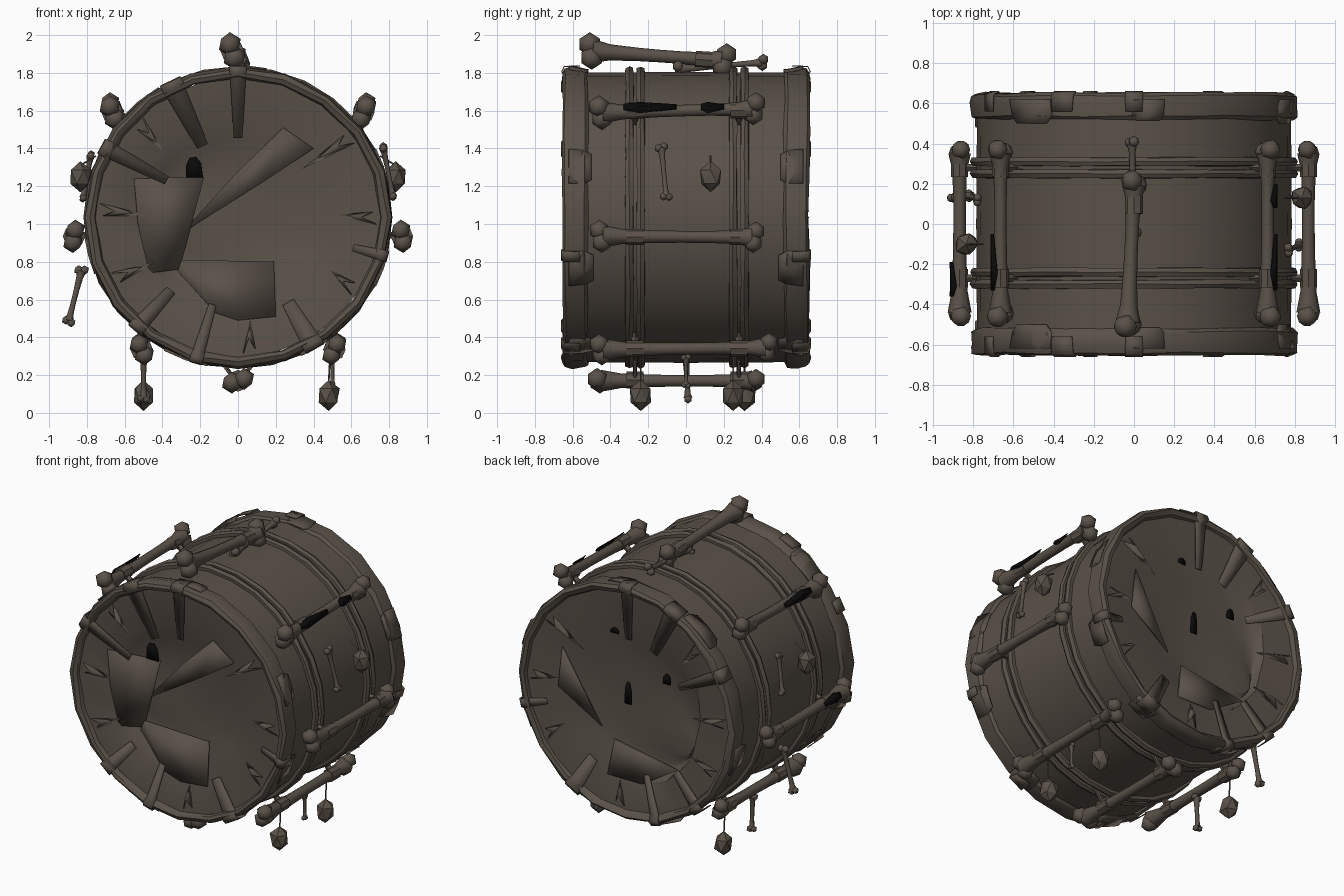
import bpy, bmesh, math, random
from mathutils import Vector, Matrix

if "Cube" in bpy.data.objects:
    bpy.data.objects.remove(bpy.data.objects["Cube"])

random.seed(4)
CZ = 1.035                       # height of the drum axis


def material(name, col):
    m = bpy.data.materials.new(name)
    m.diffuse_color = (*col, 1)
    m.use_nodes = True
    m.node_tree.nodes["Principled BSDF"].inputs["Base Color"].default_value = m.diffuse_color
    return m


brown = material("dark brown hide and bone", (0.102, 0.083, 0.066))
black = material("black stain", (0.003, 0.003, 0.003))


def finish(name, bm, angle=32, mat=brown):
    bmesh.ops.recalc_face_normals(bm, faces=bm.faces)
    me = bpy.data.meshes.new(name)
    bm.to_mesh(me)
    bm.free()
    ob = bpy.data.objects.new(name, me)
    bpy.context.collection.objects.link(ob)
    me.materials.append(mat)
    me.materials.append(black)
    bpy.ops.object.select_all(action='DESELECT')
    ob.select_set(True)
    bpy.context.view_layer.objects.active = ob
    bpy.ops.object.shade_smooth_by_angle(angle=math.radians(angle))
    return ob


def polar(r, a, y):
    return Vector((r * 1.02 * math.cos(a), y, CZ + r * math.sin(a)))


def lathe(name, profile, n=20, closed=False, jitter=0.0):
    bm = bmesh.new()
    rings = []
    for r, y in profile:
        rings.append([bm.verts.new(polar(r + random.uniform(-jitter, jitter), 2 * math.pi * i / n,
                                         y + random.uniform(-jitter, jitter))) for i in range(n)])
    pairs = list(zip(rings, rings[1:])) + ([(rings[-1], rings[0])] if closed else [])
    for a, b in pairs:
        for i in range(n):
            j = (i + 1) % n
            bm.faces.new((a[i], a[j], b[j], b[i]))
    return finish(name, bm)


def frame(p, q):
    d = (q - p).normalized()
    return d.to_track_quat('Z', 'Y').to_matrix().to_4x4()


def bone(name, p, q, r=0.032, knob=0.058, side=None, stain=None):
    # shaft with a waist, and two lobes on each end
    p, q = Vector(p), Vector(q)
    bm = bmesh.new()
    m = Matrix.Translation(p) @ frame(p, q)
    L = (q - p).length
    rings = []
    for t, s in ((0, 1.7), (.13, 1.15), (.36, .95), (.52, .9), (.7, .9), (.9, 1.05), (1, 1.6)):
        rings.append([bm.verts.new(m @ Vector((s * r * math.cos(k * math.pi / 4),
                                               s * r * math.sin(k * math.pi / 4), t * L))) for k in range(8)])
    for i, (a, b) in enumerate(zip(rings, rings[1:])):
        for k in range(8):
            f = bm.faces.new((a[k], a[(k + 1) % 8], b[(k + 1) % 8], b[k]))
            # stained stretch on the outward side of the shaft
            if stain and i in stain[1]:
                out = f.calc_center_median() - (p + q) / 2
                f.material_index = int(out.x * stain[0] > .012 and out.z > -.02)
    bm.faces.new(rings[0])
    bm.faces.new(rings[-1])
    d = (q - p).normalized()
    side = Vector(side or (0, 0, 1))
    side = (side - d * side.dot(d)).normalized()
    for end, sgn in ((p, -1), (q, 1)):
        for s in (-1, 1):
            c = end + side * s * knob * 0.58 + d * sgn * knob * (0.1 + 0.25 * (s > 0))
            bmesh.ops.create_icosphere(bm, subdivisions=1, radius=knob * (1 if sgn < 0 else .92),
                                       matrix=Matrix.Translation(c))
    return finish(name, bm, 60)


def rod(name, p, q, r=0.006, n=5):
    p, q = Vector(p), Vector(q)
    bm = bmesh.new()
    bmesh.ops.create_cone(bm, cap_ends=True, segments=n, radius1=r, radius2=r, depth=(q - p).length,
                          matrix=Matrix.Translation((p + q) / 2) @ frame(p, q))
    return finish(name, bm)


def stone(name, c, w=0.062, h=0.082):
    bm = bmesh.new()
    bmesh.ops.create_icosphere(bm, subdivisions=1, radius=1)
    for v in bm.verts:
        k = random.uniform(.88, 1.1)
        v.co = Vector(c) + Vector((v.co.x * w * k, v.co.y * w * k, v.co.z * h))
    return finish(name, bm, 25)


def sheet(name, pts, faces, thick=0.008, mat=brown):
    bm = bmesh.new()
    vs = [bm.verts.new(p) for p in pts]
    for f in faces:
        bm.faces.new([vs[i] for i in f])
    ob = finish(name, bm, 25, mat)
    s = ob.modifiers.new("thickness", 'SOLIDIFY')
    s.thickness = thick
    s.offset = 0
    return ob


# drum shell and rope hoops
lathe("drum_shell", [(.766, -.6), (.768, -.3), (.77, 0), (.768, .3), (.766, .6)], 28)
for y in (-.30, -.24, .25, .31):
    lathe("rope_hoop", [(.78 + .02 * math.cos(a), y + .024 * math.sin(a))
                        for a in [k * math.pi / 3 for k in range(6)]], 28, True, 0.003)

for s, end in ((-1, "front"), (1, "back")):
    # hide rim folded over the edge
    lathe(end + "_rim", [(.776, s * .52), (.793, s * .535), (.797, s * .60), (.79, s * .64), (.77, s * .652),
                         (.748, s * .645), (.735, s * .615)], 20, False, 0.007)
    # torn skin: flat border, then a shallow sag gathered to one side
    n = 24
    bm = bmesh.new()
    rad = [random.uniform(.50, .56) for _ in range(n)]
    tip = Vector((-.31, -.545, .95)) if s < 0 else Vector((-.44, .575, .79))
    rings = []
    for k in range(6):
        ring = []
        for i in range(n):
            a = 2 * math.pi * i / n
            if k == 0:
                co = polar(.74, a, s * .622)
            else:
                t = (k - 1) / 5
                co = polar(rad[i], a, s * .605).lerp(tip, t)
                co.y -= s * .04 * math.sin(math.pi * t)
            ring.append(bm.verts.new(co))
        rings.append(ring)
    for a, b in zip(rings, rings[1:]):
        for i in range(n):
            j = (i + 1) % n
            bm.faces.new((a[i], a[j], b[j], b[i]))
    v = bm.verts.new(tip)
    for i in range(n):
        bm.faces.new((rings[-1][i], rings[-1][(i + 1) % n], v))
    finish(end + "_torn_skin", bm, 35)
    # folded flaps and black stains, different on each end
    if s < 0:
        sheet("front_lower_flap", [(-.32, -.585, .75), (-.30, -.57, .81), (.19, -.58, .80),
                                   (.20, -.61, .51), (0, -.61, .49), (-.12, -.61, .53)], [(0, 1, 2, 3, 4, 5)])
        sheet("front_side_flap", [(-.55, -.61, 1.24), (-.18, -.57, 1.25), (-.31, -.56, .76),
                                  (-.47, -.60, .74), (-.53, -.61, 1.0)], [(0, 1, 4), (1, 2, 4), (2, 3, 4)])
        sheet("front_upper_flap", [(.24, -.61, 1.51), (.40, -.61, 1.40), (.13, -.60, 1.22),
                                   (-.30, -.56, .95), (0, -.58, 1.28)], [(0, 1, 2), (0, 2, 4), (4, 2, 3)])
        stains = [(-.23, 1.30, .045, .055)]
    else:
        sheet("back_side_flap", [(.50, .61, 1.27), (.53, .61, 1.0), (.22, .585, .80)], [(0, 1, 2)])
        sheet("back_lower_flap", [(-.10, .61, .50), (-.36, .60, .66), (.12, .59, .74), (.16, .61, .50)],
              [(0, 1, 2, 3)])
        stains = [(.02, 1.08, .025, .075), (-.27, 1.25, .028, .035), (.12, 1.48, .03, .02)]
    for x, z, w, h in stains:
        sheet(end + "_stain", [(x + w * c, s * (.585 if s < 0 else .592), z + h * d) for c, d in
                               ((-1, -1), (1, -1), (.8, .4), (.2, 1), (-.6, .9), (-1, .2))],
              [(0, 1, 2, 3, 4, 5)], .009, black)
    # straps lapped over the rim
    for deg, rin, w in ((90, .42, .045), (116, .42, .06), (152, .42, .045), (228, .52, .045),
                        (254, .48, .035), (300, .52, .055), (345, .62, .03)):
        a = math.radians(deg)
        pts = []
        for r, y, k in ((rin, .615, .6), (.735, .632, .9), (.772, .658, 1), (.80, .645, 1), (.803, .56, .9)):
            for e in (-1, 1):
                pts.append(polar(r, a + e * w * k / max(r, .5), s * y))
        sheet(end + "_strap", pts, [(2 * i, 2 * i + 1, 2 * i + 3, 2 * i + 2) for i in range(4)], .006)
    # ragged patches where the rim hide hangs further down the shell
    for deg, w, y1 in ((85, .10, .515), (130, .16, .50), (20, .12, .50), (195, .12, .48), (340, .12, .49),
                       (250, .15, .50), (300, .10, .49)):
        a = math.radians(deg)
        pts = [polar(.80 if y > .55 else .782, a + e * w * k, s * y)
               for y, k in ((.62, 1), (.54, 1), (y1, .75)) for e in (-1, 0, 1)]
        sheet(end + "_rim_patch", pts, [(i, i + 1, i + 4, i + 3) for i in (0, 1, 3, 4)], .008)
    # pinched shards in the border
    for deg, rin in ((177, .46), (207, .50), (275, .55), (328, .55), (0, .52), (36, .42), (136, .52)):
        a = math.radians(deg)
        sheet(end + "_shard", [polar(.72, a - .05, s * .62), polar(.70, a + .04, s * .62),
                               polar(.64, a, s * .65), polar(rin, a + .03, s * .605)],
              [(0, 2, 3), (2, 1, 3)], .005)

# tie bones along the drum
for sx, side in ((1, "right"), (-1, "left")):
    bone(side + "_upper_bone", (sx * .665, -.44, 1.59), (sx * .665, .35, 1.61), .034, .06, (sx * .5, 0, 1.2),
         (0, ()) and None)
    bone(side + "_middle_bone", (sx * .868, -.44, .935), (sx * .868, .35, .93), .035, .056, (-sx * .2, 0, 1))
    bone(side + "_lower_bone", (sx * .51, -.44, .335), (sx * .51, .42 if sx > 0 else .35, .345), .035, .055,
         (sx * .5, 0, 1))
    # black stains along the bones: ragged strips hugging the outer side
    strips = [(.665, 1.60, -.33, -.05)] + ([(.868, .932, -.36, -.19)] if sx < 0 else [(.665, 1.60, .08, .2)])
    for x, z, y0, y1 in strips:
        pts = []
        for y, k in ((y0, .5), (y0 * .7 + y1 * .3, 1), (y1, .4)):
            for deg in (-15, 25, 70):
                a = math.radians(25 + (deg - 25) * k)
                pts.append((sx * (x + .047 * math.cos(a)), y, z + .047 * math.sin(a)))
        sheet(side + "_bone_stain", pts, [(i, i + 1, i + 4, i + 3) for i in (0, 1, 3, 4)], .006, black)
    # bindings around each bone, and cords to the hoops
    for x, z in ((.665, 1.60), (.868, .932), (.51, .34)):
        for y in (-.27, .28):
            rod(side + "_binding", (sx * x, y - .045, z), (sx * x, y + .045, z), .042, 8)
            d = Vector((sx * x, 0, z - CZ)).normalized() * .77
            rod(side + "_cord", (sx * x, y, z), (d.x, y, CZ + d.z), .02)
bone("bottom_bone", (0, -.45, .17), (0, .35, .17), .034, .058, (1, 0, .3))
for y in (-.27, .28):
    rod("bottom_binding", (0, y - .045, .175), (0, y + .045, .175), .045, 8)
    for x in (-.09, .09):
        rod("bottom_cord", (x, y, .275), (0, y, .15), .012)
bone("top_bone", (-.03, -.49, 1.915), (0, .19, 1.865), .037, .064, (-.35, 0, 1))
bone("top_small_bone", (0, -.03, 1.82), (-.01, .40, 1.855), .016, .032, (.6, 0, 1))
rod("top_binding", (0, .05, 1.872), (0, .14, 1.866), .045, 8)

# stones and little bones on cords
for name, c, top in (("front_right_stone", (.48, -.24, .092), .33), ("back_right_stone", (.48, .25, .092), .33),
                     ("left_stone", (-.50, .31, .092), .33),
                     ("right_side_stone", (.835, .13, 1.25), 1.36), ("left_side_stone", (-.835, -.10, 1.25), 1.36)):
    stone(name, c)
    x = c[0] * (.90 if c[2] > 1 else 1.02)
    rod(name + "_cord", (c[0], c[1], c[2] + .06), (x, c[1], top), .005)
bone("right_hanging_bone", (.77, -.13, 1.40), (.82, -.105, 1.15), .014, .024, (0, 1, 0))
bone("left_hanging_bone", (-.83, .14, .75), (-.895, .13, .49), .016, .026, (1, 0, 0))
bone("left_side_small_bone", (-.78, .12, 1.36), (-.82, .14, 1.14), .014, .022, (0, 1, 0))
bone("lower_right_charm_bone", (.50, 0, .29), (.50, 0, .15), .011, .018, (0, 1, 0))
bone("lower_left_charm_bone", (-.50, 0, .29), (-.50, .01, .08), .015, .024, (1, 0, 0))
